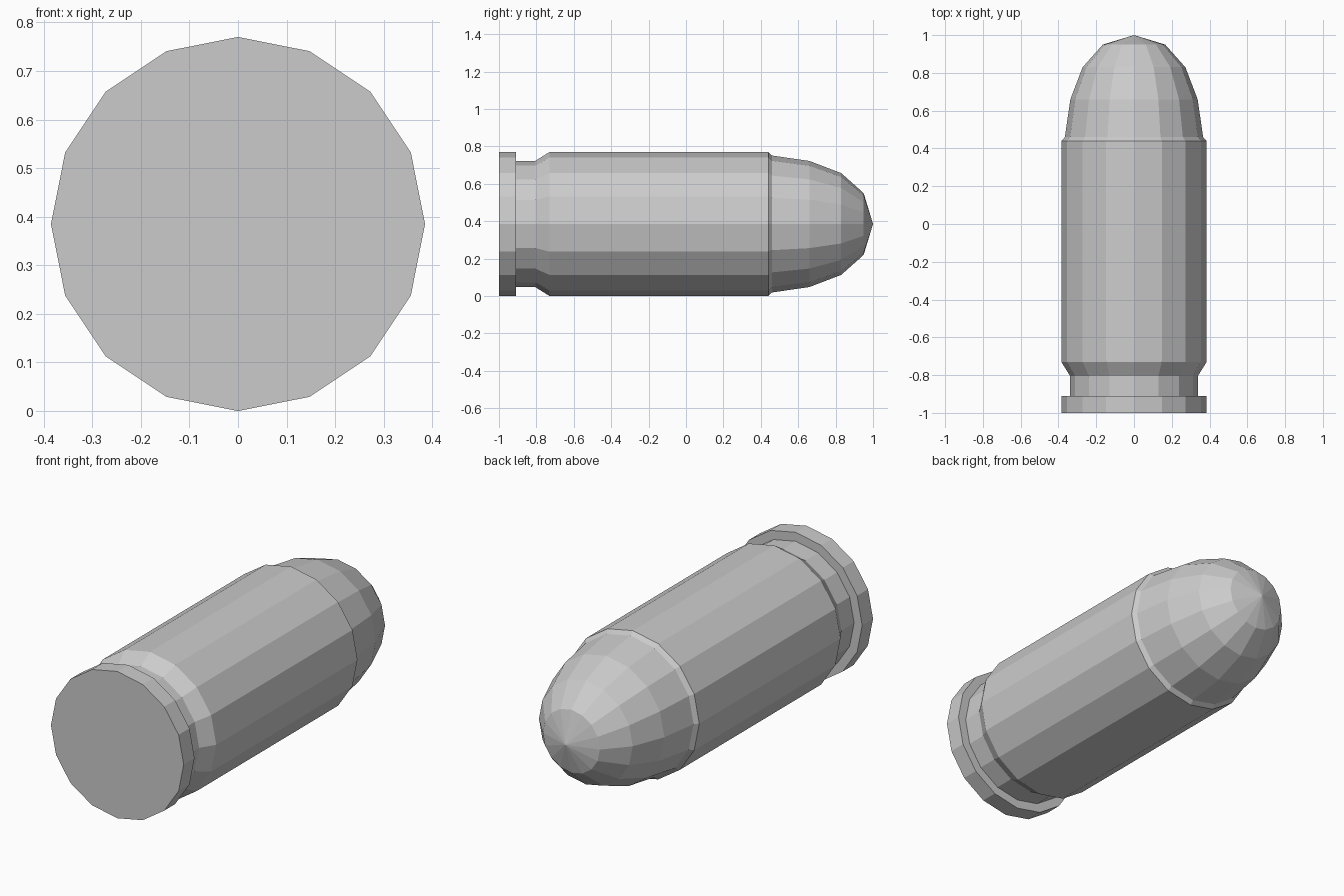
import bpy
import bmesh
from math import sin, cos, pi

cube = bpy.data.objects.get("Cube")
if cube:
    bpy.data.objects.remove(cube, do_unlink=True)

SIDES = 16
RADIUS = 0.385

grey = bpy.data.materials.new("plain grey")
grey.use_nodes = True
COLOUR = (0.6, 0.6, 0.6, 1)
grey.diffuse_color = COLOUR
grey.node_tree.nodes["Principled BSDF"].inputs["Base Color"].default_value = COLOUR


def lathe(name, profile):
    """Turn (y, radius) pairs around the y axis; radius 0 makes a point."""
    bm = bmesh.new()
    rings = []
    for y, r in profile:
        count = SIDES if r else 1
        rings.append([bm.verts.new((r * sin(2 * pi * i / count), y,
                                    RADIUS + r * cos(2 * pi * i / count)))
                      for i in range(count)])
    for a, b in zip(rings, rings[1:]):
        for i in range(SIDES):
            j = (i + 1) % SIDES
            if len(b) == 1:
                bm.faces.new((a[i], a[j], b[0]))
            else:
                bm.faces.new((a[i], a[j], b[j], b[i]))
    # Flat caps on the open ends
    for ring in (rings[0], rings[-1]):
        if len(ring) > 1:
            bm.faces.new(ring)
    bmesh.ops.recalc_face_normals(bm, faces=bm.faces)
    mesh = bpy.data.meshes.new(name)
    bm.to_mesh(mesh)
    bm.free()
    mesh.materials.append(grey)
    obj = bpy.data.objects.new(name, mesh)
    bpy.context.collection.objects.link(obj)
    return obj


# Casing: base rim, groove, tapered shoulder, body and chamfered mouth
lathe("casing", [(-1, RADIUS), (-0.91, RADIUS), (-0.91, 0.338), (-0.805, 0.338),
                 (-0.73, RADIUS), (0.44, RADIUS), (0.46, 0.366)])

# Rounded nose rising from the mouth to a point
lathe("nose", [(0.46, 0.366), (0.66, 0.337), (0.83, 0.272), (0.95, 0.165), (1, 0)])
